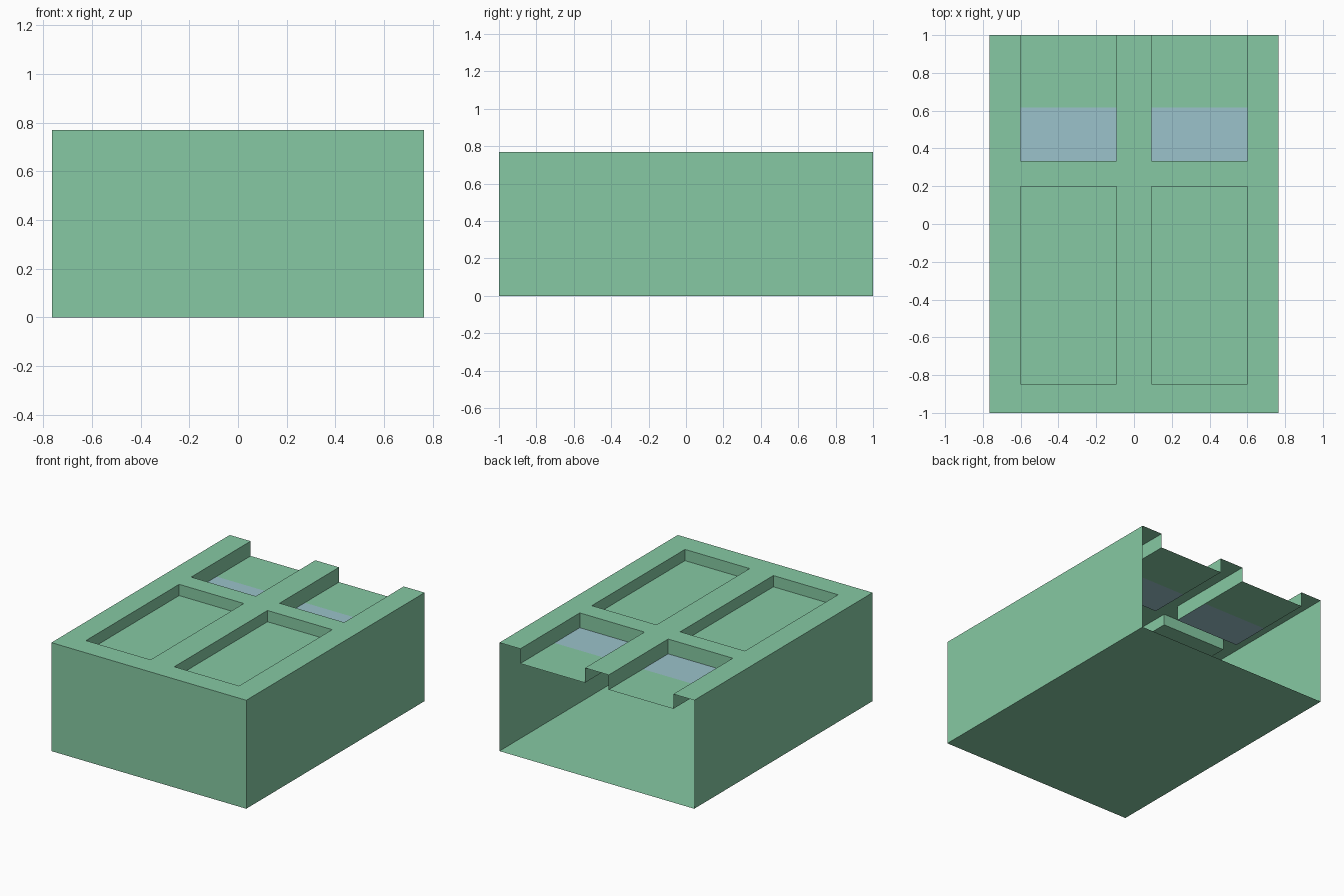
import bpy, bmesh

if "Cube" in bpy.data.objects:
    bpy.data.objects.remove(bpy.data.objects["Cube"])


def srgb(*c):
    return [((v / 255 + 0.055) / 1.055) ** 2.4 for v in c] + [1.0]


def material(name, *rgb):
    m = bpy.data.materials.new(name)
    m.diffuse_color = srgb(*rgb)
    m.use_nodes = True
    m.node_tree.nodes["Principled BSDF"].inputs["Base Color"].default_value = m.diffuse_color
    return m


GREEN = material("soft green", 134, 201, 163)
BLUE = material("pale blue", 155, 194, 203)

W, L, H = 0.765, 1.0, 0.77           # half width, half length, height
XS = [-W, -0.601, -0.093, 0.093, 0.601, W]
YS = [-L, -0.847, 0.198, 0.333, 0.617, L]
FRONT_DEPTH, BACK_DEPTH = 0.08, 0.105


def make_object(name, quads, mats):
    """quads: list of (four points, material index)"""
    bm = bmesh.new()
    for pts, mi in quads:
        bm.faces.new([bm.verts.new(p) for p in pts]).material_index = mi
    bmesh.ops.remove_doubles(bm, verts=bm.verts[:], dist=1e-5)
    me = bpy.data.meshes.new(name)
    bm.to_mesh(me)
    bm.free()
    for m in mats:
        me.materials.append(m)
    bpy.context.collection.objects.link(bpy.data.objects.new(name, me))


# Box shell: floor, front and two sides, open at the back
make_object("open_box", [
    ([(-W, -L, 0), (-W, L, 0), (W, L, 0), (W, -L, 0)], 0),
    ([(-W, -L, 0), (W, -L, 0), (W, -L, H), (-W, -L, H)], 0),
    ([(W, -L, 0), (W, L, 0), (W, L, H), (W, -L, H)], 0),
    ([(-W, L, 0), (-W, -L, 0), (-W, -L, H), (-W, L, H)], 0),
], [GREEN])


# Panelled top: cells at frame or recess height, walls wherever heights differ
def height(i, j):
    if i in (1, 3):
        if j == 1:
            return H - FRONT_DEPTH
        if j >= 3:
            return H - BACK_DEPTH
    return H


quads = []
for i in range(5):
    for j in range(5):
        x0, x1, y0, y1 = XS[i], XS[i + 1], YS[j], YS[j + 1]
        z = height(i, j)
        blue = 1 if i in (1, 3) and j == 3 else 0
        quads.append(([(x0, y0, z), (x1, y0, z), (x1, y1, z), (x0, y1, z)], blue))
        if i < 4 and (zn := height(i + 1, j)) != z:
            quads.append(([(x1, y0, z), (x1, y1, z), (x1, y1, zn), (x1, y0, zn)], 0))
        if j < 4 and (zn := height(i, j + 1)) != z:
            quads.append(([(x1, y1, z), (x0, y1, z), (x0, y1, zn), (x1, y1, zn)], 0))
make_object("panelled_top", quads, [GREEN, BLUE])
